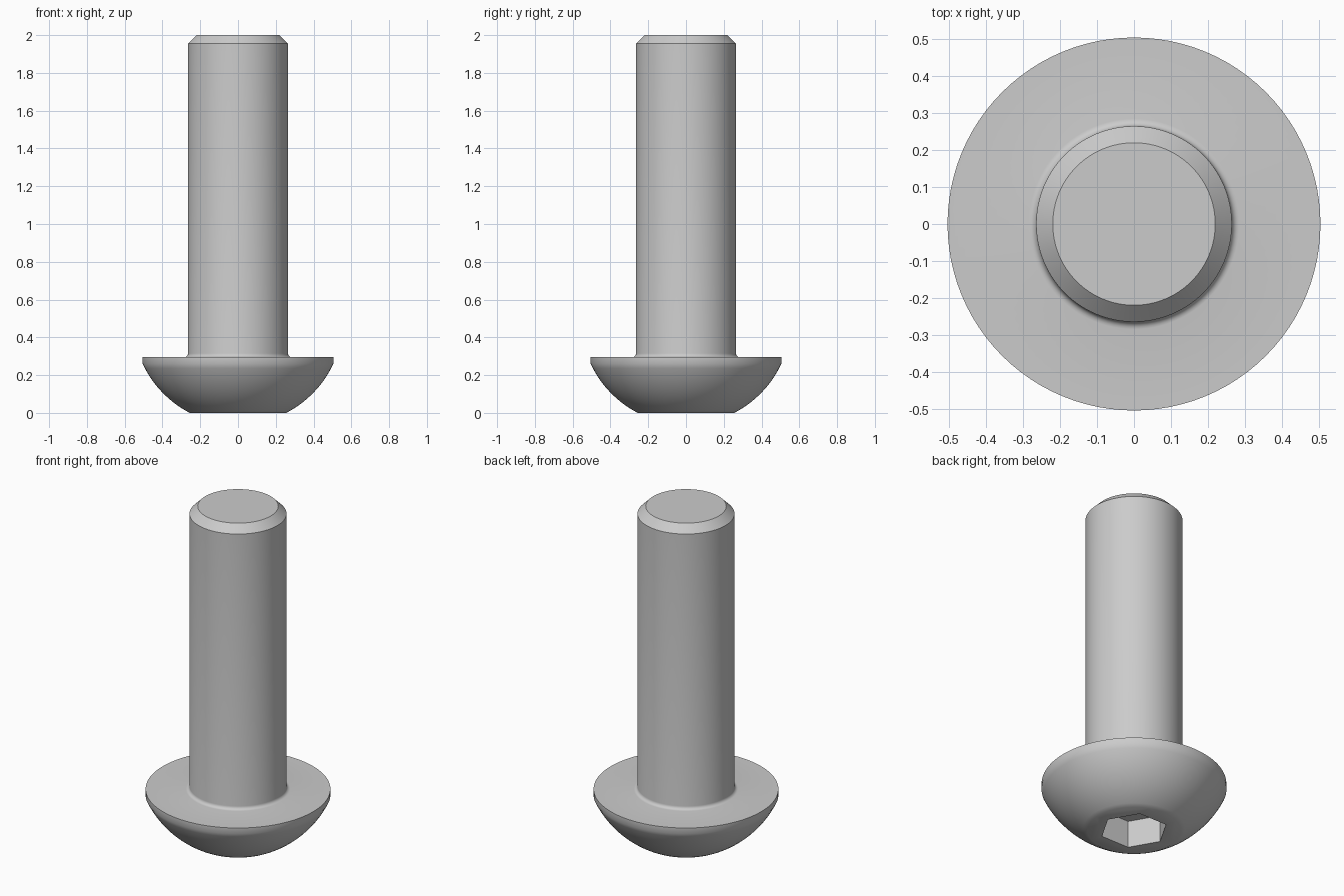
import bpy, bmesh
from math import sin, cos, atan2, pi, radians
from mathutils import Matrix, Vector

cube = bpy.data.objects.get("Cube")
if cube:
    bpy.data.objects.remove(cube, do_unlink=True)

steel = bpy.data.materials.new("grey steel")
steel.use_nodes = True
colour = (0.6, 0.6, 0.6, 1)
steel.diffuse_color = colour
steel.node_tree.nodes["Principled BSDF"].inputs["Base Color"].default_value = colour


def make_object(name, bm):
    bmesh.ops.recalc_face_normals(bm, faces=bm.faces)
    mesh = bpy.data.meshes.new(name)
    bm.to_mesh(mesh)
    bm.free()
    mesh.materials.append(steel)
    obj = bpy.data.objects.new(name, mesh)
    bpy.context.collection.objects.link(obj)
    return obj


def arc(cx, cz, radius, start, end, steps):
    angles = [start + (end - start) * i / steps for i in range(steps + 1)]
    return [(cx + radius * cos(a), cz + radius * sin(a)) for a in angles]


def lathe(name, profile, segments=96):
    bm = bmesh.new()
    verts = [bm.verts.new((r, 0, z)) for r, z in profile]
    edges = [bm.edges.new(pair) for pair in zip(verts, verts[1:])]
    bmesh.ops.spin(bm, geom=verts + edges, cent=(0, 0, 0), axis=(0, 0, 1),
                   angle=2 * pi, steps=segments, use_duplicate=False)
    bmesh.ops.remove_doubles(bm, verts=bm.verts, dist=1e-5)
    # Flat end caps
    bmesh.ops.holes_fill(bm, edges=[e for e in bm.edges if e.is_boundary], sides=0)
    return make_object(name, bm)


# Main dimensions
shaft_r, tip_r, rim_r, face_r = 0.265, 0.22, 0.505, 0.255
rim_z, head_z, fillet = 0.26, 0.295, 0.02

# Domed head, centred on the axis
dome_z = (rim_r**2 + rim_z**2 - face_r**2) / (2 * rim_z)
dome_r = Vector((face_r, dome_z)).length
dome = arc(0, dome_z, dome_r, atan2(-dome_z, face_r),
           atan2(rim_z - dome_z, rim_r), 14)

# Fillet under the head, then shaft and chamfered tip
neck = arc(shaft_r + fillet, head_z + fillet, fillet, -pi / 2, -pi, 5)
profile = dome + [(rim_r, head_z)] + neck + [(shaft_r, 1.955), (tip_r, 2)]
bolt = lathe("button_head_bolt", profile)

# Hexagonal drive socket, corners on the x axis
socket_depth = 0.163
bm = bmesh.new()
bmesh.ops.create_cone(bm, cap_ends=True, segments=6, radius1=0.186, radius2=0.186,
                      depth=2 * socket_depth, matrix=Matrix.Rotation(radians(30), 4, "Z"))
# Turn the cutter so that one corner lies exactly on +x
corner = bm.verts[:][0].co
turn = Matrix.Rotation(-atan2(corner.y, corner.x), 4, "Z")
bmesh.ops.transform(bm, matrix=turn, verts=bm.verts)
cutter = make_object("socket_cutter", bm)
cutter.hide_render = True

cut = bolt.modifiers.new("drive socket", "BOOLEAN")
cut.operation = "DIFFERENCE"
cut.solver = "EXACT"
cut.object = cutter

bpy.ops.object.select_all(action="DESELECT")
bolt.select_set(True)
bpy.context.view_layer.objects.active = bolt
bpy.ops.object.modifier_apply(modifier=cut.name)
bpy.data.objects.remove(cutter, do_unlink=True)
bpy.ops.object.shade_smooth_by_angle(angle=radians(30))
